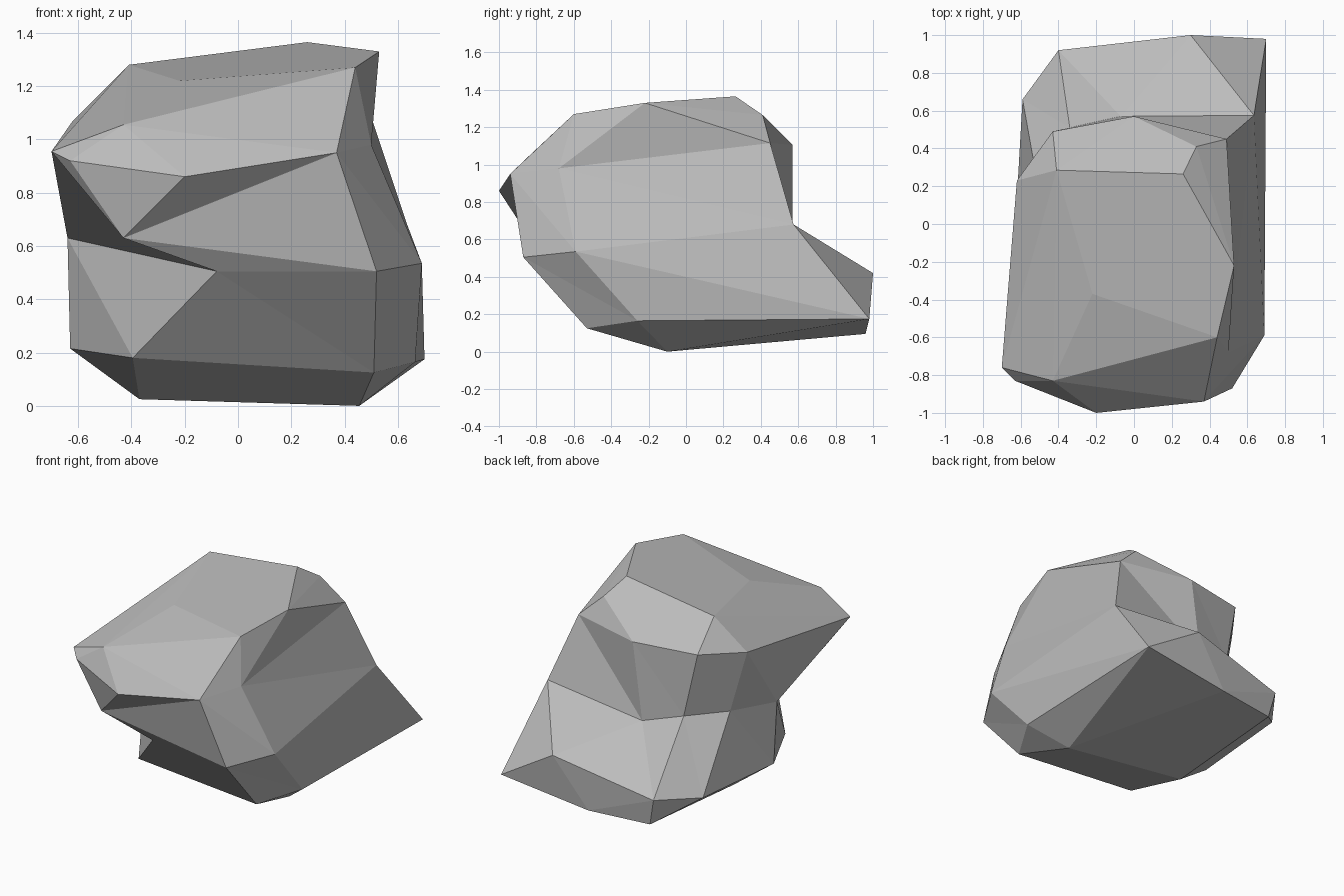
import bpy
import bmesh

cube = bpy.data.objects.get("Cube")
if cube:
    bpy.data.objects.remove(cube, do_unlink=True)


def make_material(name, colour):
    mat = bpy.data.materials.new(name)
    mat.use_nodes = True
    mat.diffuse_color = colour
    shader = mat.node_tree.nodes["Principled BSDF"]
    shader.inputs["Base Color"].default_value = colour
    shader.inputs["Roughness"].default_value = 0.9
    return mat


def add_points(bm, points):
    return [bm.verts.new(p) for p in points]


def loft(bm, lower, upper):
    """Join two closed cross-sections with flat facets."""
    count = len(lower)
    for i in range(count):
        j = (i + 1) % count
        bm.faces.new((upper[i], lower[i], lower[j]))
        bm.faces.new((upper[i], lower[j], upper[j]))


def cap(bm, ring, points):
    """Close a cross-section with a faceted convex cap through extra points."""
    bmesh.ops.convex_hull(bm, input=ring + points, use_existing_faces=False)
    ring_set = set(ring)
    inner = [f for f in bm.faces if all(v in ring_set for v in f.verts)]
    bmesh.ops.delete(bm, geom=inner, context='FACES')


# Cross-sections, each starting at the front and turning towards the left side
foot_section = [(.51, -.53, .125), (.665, -.26, .165), (.70, .98, .175), (.30, 1, .42),
                (-.40, .92, .27), (-.59, .66, .24), (-.63, -.04, .215), (-.395, -.5, .18)]
waist_section = [(.52, -.87, .505), (.69, -.59, .535), (.635, .575, .68), (-.07, .57, .59),
                 (-.34, .51, .67), (-.52, .27, .66), (-.64, -.06, .63), (-.08, -.8, .505)]
shoulder_section = [(.37, -.94, .95), (.50, -.68, .98), (.49, .45, 1.115), (0, .57, 1.105),
                    (-.43, .49, 1.10), (-.62, .23, 1.07), (-.70, -.76, .955), (-.43, -.85, .63)]

# Corners of the underside and of the crown
base_corners = [(.455, -.1, 0), (-.37, .02, .025), (-.36, .9, .09), (.06, .96, .095)]
crown_corners = [(.44, -.6, 1.27), (.53, -.22, 1.33), (.33, .41, 1.265), (.26, .265, 1.365),
                 (-.41, .285, 1.28), (-.22, -.37, 1.22), (-.43, -.83, 1.055),
                 (-.2, -1, .86), (-.63, -.83, .92)]

bm = bmesh.new()
foot = add_points(bm, foot_section)
waist = add_points(bm, waist_section)
shoulder = add_points(bm, shoulder_section)

# Underside and crown
cap(bm, foot, add_points(bm, base_corners))
cap(bm, shoulder, add_points(bm, crown_corners))

# Flanks
loft(bm, foot, waist)
loft(bm, waist, shoulder)

# Merge nearly flat facets and face everything outwards
bmesh.ops.dissolve_limit(bm, angle_limit=0.03, verts=bm.verts[:], edges=bm.edges[:])
bmesh.ops.recalc_face_normals(bm, faces=bm.faces[:])

mesh = bpy.data.meshes.new("boulder")
bm.to_mesh(mesh)
bm.free()
mesh.materials.append(make_material("stone_grey", (0.5, 0.5, 0.5, 1)))
boulder = bpy.data.objects.new("boulder", mesh)
bpy.context.collection.objects.link(boulder)
